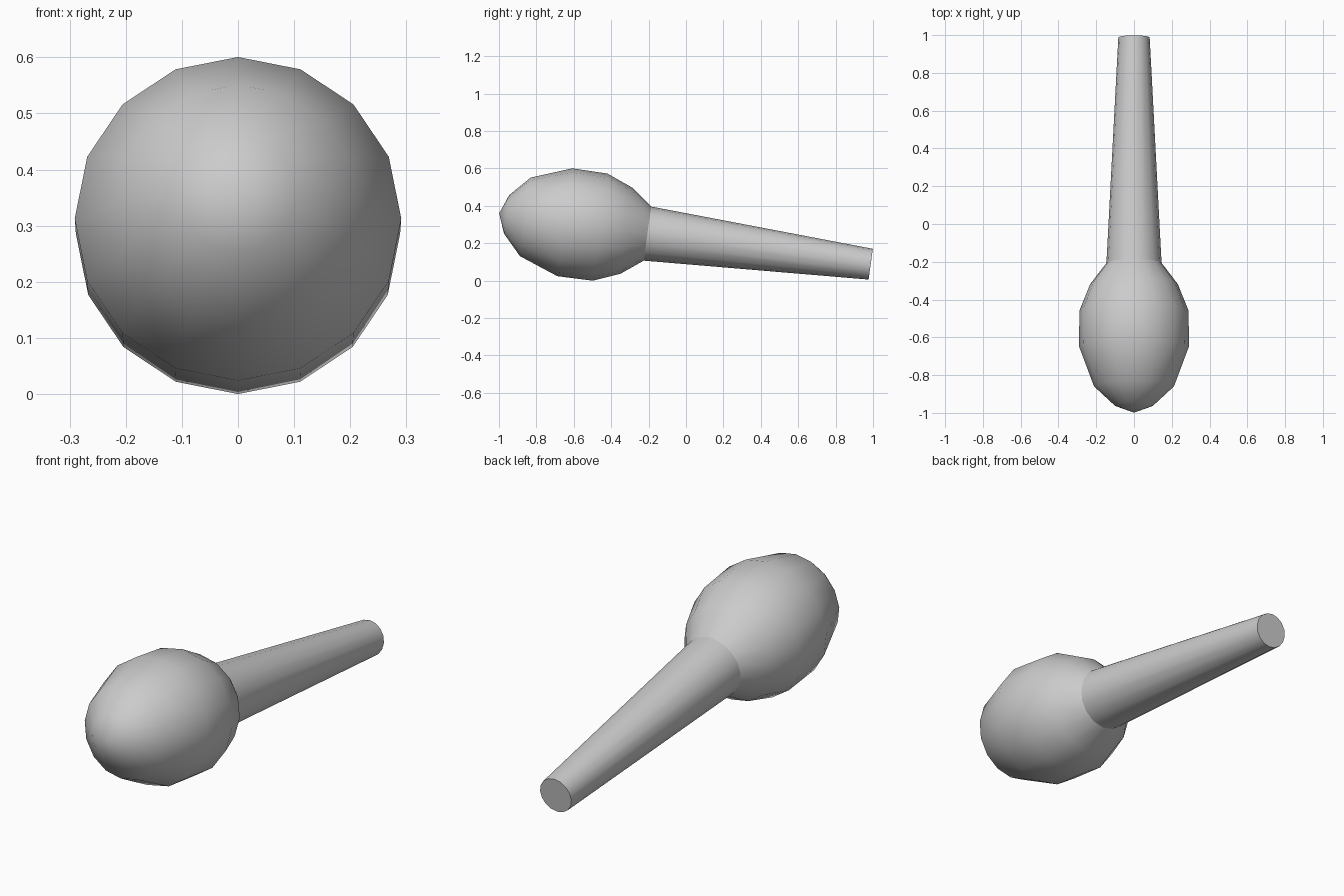
import bpy, bmesh
from math import sin, cos, tau, radians
from mathutils import Matrix

if "Cube" in bpy.data.objects:
    bpy.data.objects.remove(bpy.data.objects["Cube"])

SIDES = 16
# (distance along axis from the tip, radius): egg-shaped head, then tapered handle
PROFILE = [(0.04, 0.104), (0.141, 0.212), (0.354, 0.291), (0.545, 0.289),
           (0.687, 0.232), (0.80, 0.146), (2.005, 0.083)]

# Lathe around +y
bm = bmesh.new()
rings = [[bm.verts.new((r * sin(tau * i / SIDES), d, r * cos(tau * i / SIDES)))
          for i in range(SIDES)] for d, r in PROFILE]
tip = bm.verts.new((0, 0, 0))
for i in range(SIDES):
    j = (i + 1) % SIDES
    bm.faces.new((tip, rings[0][i], rings[0][j]))
    for a, b in zip(rings, rings[1:]):
        bm.faces.new((a[i], b[i], b[j], a[j]))

# Flat cap on the handle end
bm.faces.new(rings[-1])
bmesh.ops.recalc_face_normals(bm, faces=bm.faces)

# Tilt so head and handle end both rest on the ground
bm.transform(Matrix.Translation((0, -1, 0.365)) @ Matrix.Rotation(radians(-7.8), 4, 'X'))
low = min(v.co.z for v in bm.verts)
mid = (min(v.co.y for v in bm.verts) + max(v.co.y for v in bm.verts)) / 2
bm.transform(Matrix.Translation((0, -mid, -low)))

mesh = bpy.data.meshes.new("maraca")
bm.to_mesh(mesh)
bm.free()
obj = bpy.data.objects.new("maraca", mesh)
bpy.context.collection.objects.link(obj)

# Smooth sides, crisp neck and end cap
bpy.context.view_layer.objects.active = obj
obj.select_set(True)
bpy.ops.object.shade_smooth_by_angle(angle=radians(30))
